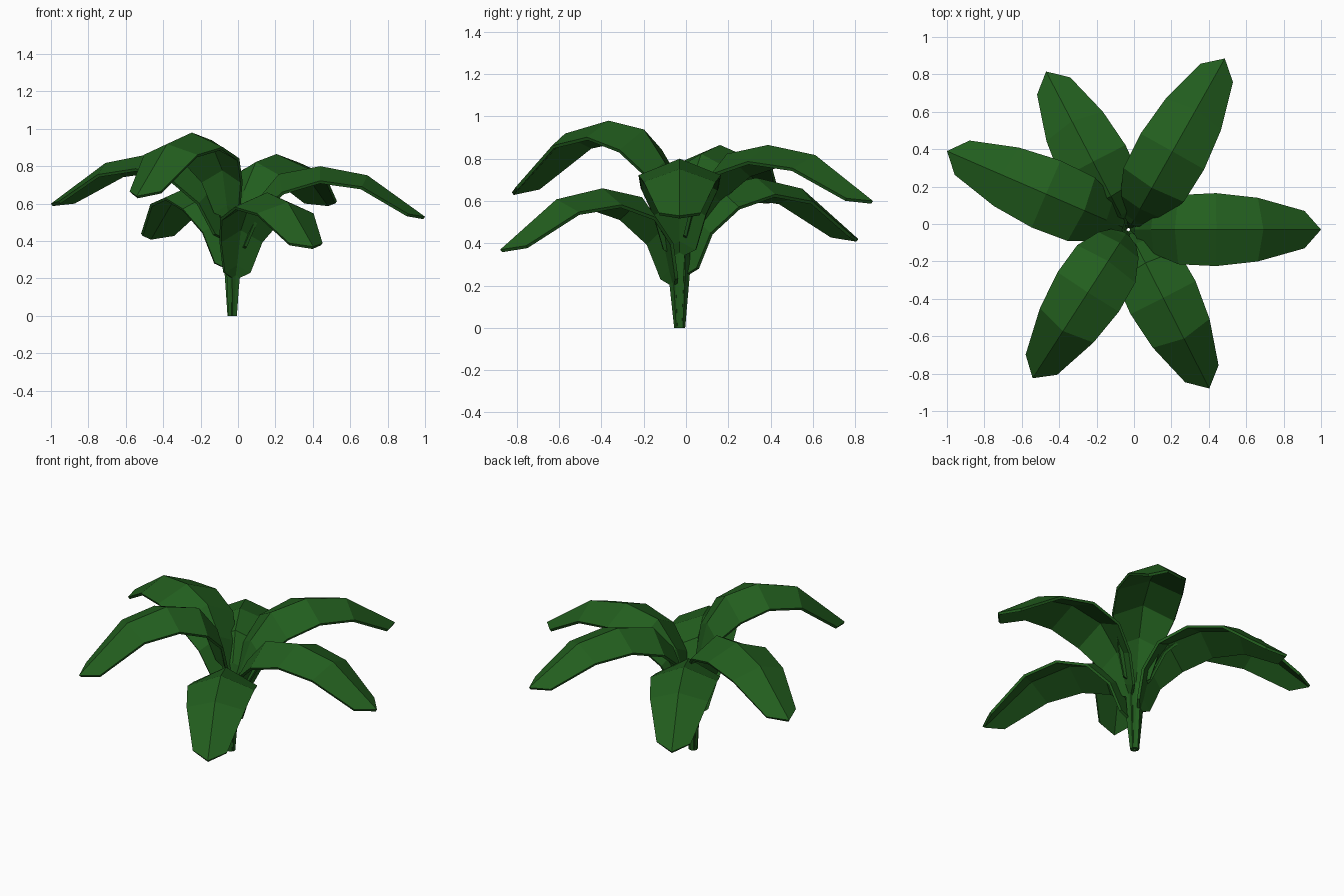
import bpy, math
from mathutils import Vector

if "Cube" in bpy.data.objects:
    bpy.data.objects.remove(bpy.data.objects["Cube"])

green = bpy.data.materials.new("leaf_green")
green.diffuse_color = (0.016, 0.112, 0.013, 1)
green.use_nodes = True
green.node_tree.nodes["Principled BSDF"].inputs["Base Color"].default_value = green.diffuse_color

CENTRE = Vector((-0.03, -0.03, 0))
# Half widths from stem base to tip
WIDTHS = [0.012, 0.026, 0.08, 0.128, 0.185, 0.195, 0.17, 0.10]

# angle, tip radius, tip height, peak height, peak radius
LEAVES = [
    (0.0, 1.03, 0.53, 0.80, 0.47),
    (60.6, 1.05, 0.60, 0.865, 0.48),
    (117.5, 0.953, 0.42, 0.71, 0.41),
    (156.6, 1.057, 0.60, 0.865, 0.48),
    (237.2, 0.945, 0.64, 0.98, 0.40),
    (297.0, 0.953, 0.37, 0.66, 0.41),
]


def make_leaf(index, angle, tip_r, tip_z, peak_z, peak_r):
    # Midrib as (radius, height): stem, steep rise, arch, drooping tip
    lean = max(0, peak_r - 0.41)
    mid = [(0.008, 0.0), (0.024 + 0.1 * lean, peak_z - 0.44),
           (0.04 + 0.25 * lean, peak_z - 0.385),
           (0.085 + 0.6 * lean, peak_z - 0.195), (0.2 + 0.8 * lean, peak_z - 0.042),
           (peak_r, peak_z),
           (peak_r + 0.45 * (tip_r - peak_r), peak_z - 0.18 * (peak_z - tip_z)),
           (tip_r, tip_z)]
    a = math.radians(angle)
    out = Vector((math.cos(a), math.sin(a), 0))
    side = Vector((-math.sin(a), math.cos(a), 0))
    up = Vector((0, 0, 1))
    verts, faces = [], []
    last = len(mid) - 1
    for i, (r, z) in enumerate(mid):
        p, q = mid[max(i - 1, 0)], mid[min(i + 1, last)]
        t = Vector((q[0] - p[0], q[1] - p[1])).normalized()
        tangent = out * t.x + up * t.y
        m = CENTRE + out * r + up * z
        w = WIDTHS[i]
        # Edges fold down from the midrib; at the tip they are also set back
        if i == 0:
            fold = Vector((0, 0, 0))
        elif i < 5:
            fold = (out * 0.1 - up * 0.52) * w
        else:
            fold = (out * t.y - up * t.x) * w * 0.4
        if i == last:
            fold -= tangent * 0.08
        verts += [m + fold + side * w, m, m + fold - side * w]
        if i:
            k = 3 * i
            for j in (0, 1):
                faces.append((k - 3 + j, k - 2 + j, k + 1 + j, k + j))
    mesh = bpy.data.meshes.new(f"leaf_{index}")
    mesh.from_pydata(verts, [], faces)
    mesh.materials.append(green)
    obj = bpy.data.objects.new(f"leaf_{index}", mesh)
    bpy.context.collection.objects.link(obj)
    # Leaf thickness, added on the underside
    solid = obj.modifiers.new("thickness", 'SOLIDIFY')
    solid.thickness = 0.016
    solid.offset = -1


for n, leaf in enumerate(LEAVES, 1):
    make_leaf(n, *leaf)
